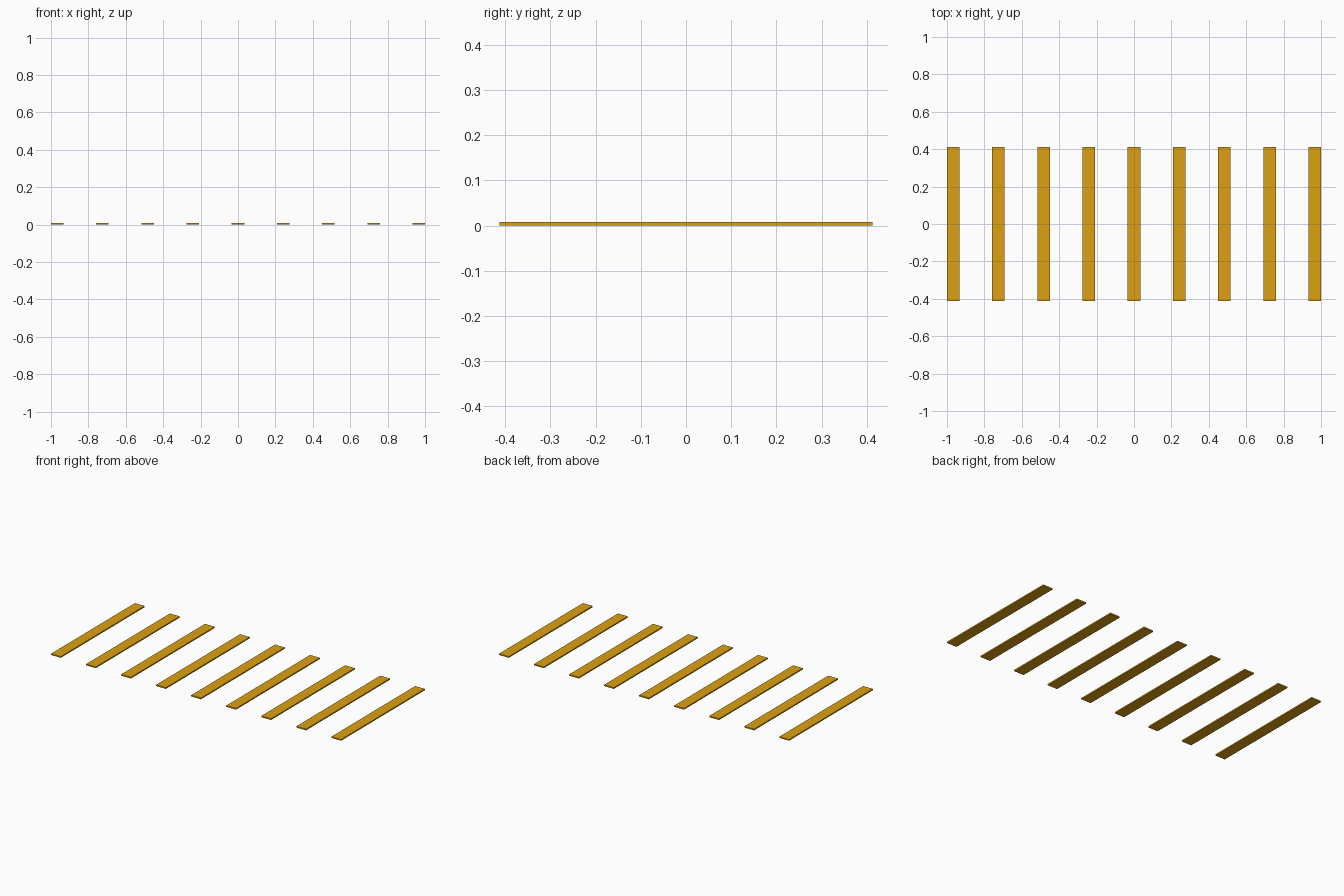
import bpy

if "Cube" in bpy.data.objects:
    bpy.data.objects.remove(bpy.data.objects["Cube"])

COUNT = 9
WIDTH, LENGTH, THICK = 0.067, 0.826, 0.008
SPACING = (2.0 - WIDTH) / (COUNT - 1)

# Amber paint shared by all strips
paint = bpy.data.materials.new("amber_paint")
paint.diffuse_color = (0.72, 0.35, 0.006, 1.0)
paint.use_nodes = True
paint.node_tree.nodes["Principled BSDF"].inputs["Base Color"].default_value = paint.diffuse_color


def add_strip(index):
    x = (index - (COUNT - 1) / 2) * SPACING
    bpy.ops.mesh.primitive_cube_add(size=1, location=(x, 0, THICK / 2))
    strip = bpy.context.object
    strip.name = f"strip_{index + 1}"
    strip.scale = (WIDTH, LENGTH, THICK)
    bpy.ops.object.transform_apply(location=False, rotation=False, scale=True)
    strip.data.materials.append(paint)


# Row of evenly spaced flat strips
for i in range(COUNT):
    add_strip(i)
